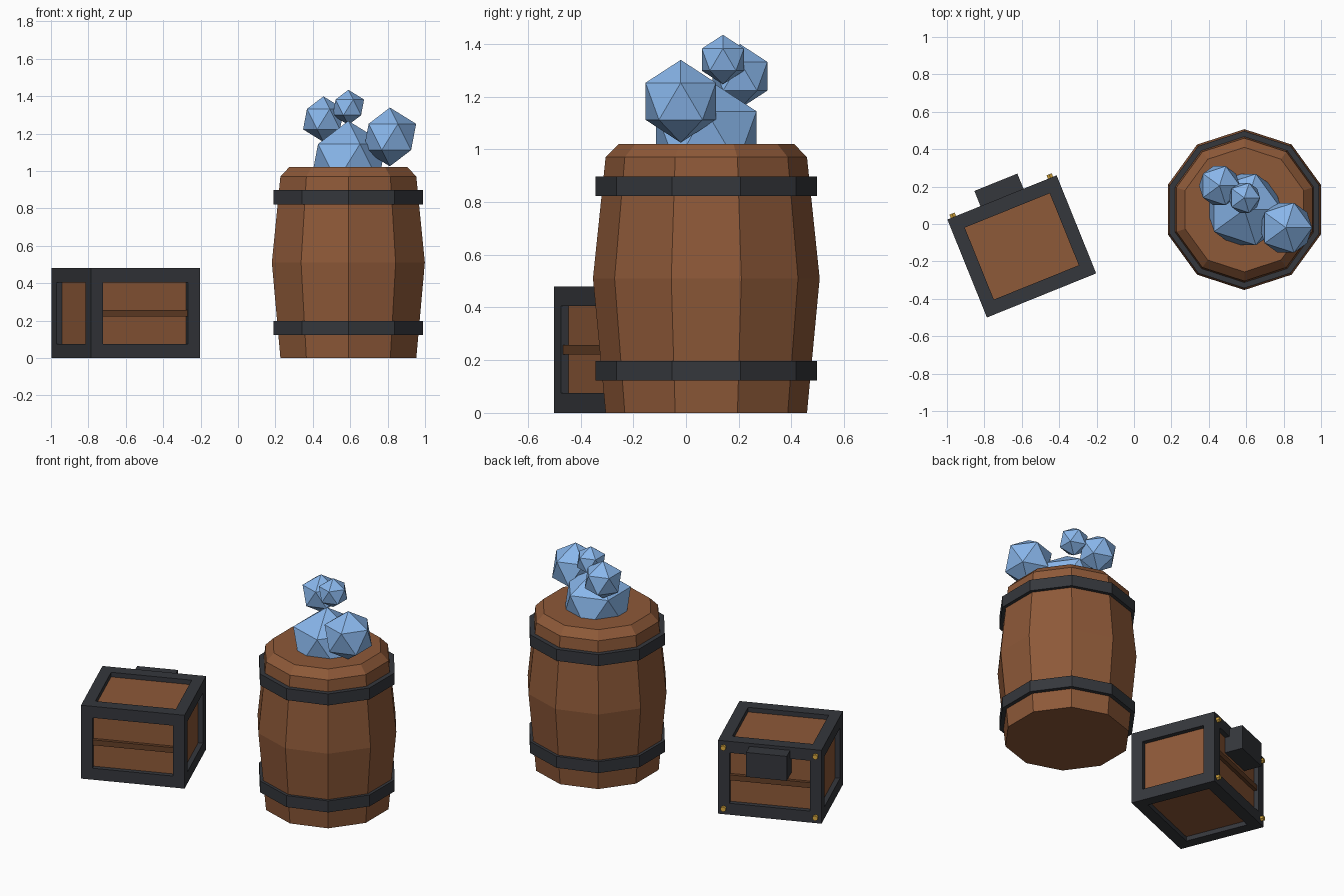
import bpy, bmesh, math
from mathutils import Matrix, Vector

if "Cube" in bpy.data.objects:
    bpy.data.objects.remove(bpy.data.objects["Cube"])


def material(name, rgb):
    m = bpy.data.materials.new(name)
    m.diffuse_color = (*rgb, 1)
    m.use_nodes = True
    m.node_tree.nodes["Principled BSDF"].inputs["Base Color"].default_value = m.diffuse_color
    return m


WOOD = material("wood", (0.27, 0.10, 0.04))
DARK_WOOD = material("dark_wood", (0.13, 0.05, 0.02))
IRON = material("iron", (0.035, 0.038, 0.045))
ICE = material("ice", (0.25, 0.47, 0.83))
GOLD = material("gold", (0.70, 0.40, 0.05))


def finish(name, bm, mat, matrix=Matrix()):
    bmesh.ops.recalc_face_normals(bm, faces=bm.faces)
    me = bpy.data.meshes.new(name)
    bm.to_mesh(me)
    bm.free()
    me.materials.append(mat)
    ob = bpy.data.objects.new(name, me)
    ob.matrix_world = matrix
    bpy.context.collection.objects.link(ob)
    return ob


def lathe(name, profile, mat, matrix, closed=False, sides=10):
    # profile of (radius, z) turned into flat-sided rings
    bm = bmesh.new()
    rings = [[bm.verts.new((r * math.sin(a), r * math.cos(a), z))
              for a in (2 * math.pi * i / sides for i in range(sides))]
             for r, z in profile]
    pairs = list(zip(rings, rings[1:]))
    if closed:
        pairs.append((rings[-1], rings[0]))
    else:
        bm.faces.new(rings[0])
        bm.faces.new(rings[-1])
    for lo, hi in pairs:
        for i in range(sides):
            j = (i + 1) % sides
            bm.faces.new((lo[i], lo[j], hi[j], hi[i]))
    return finish(name, bm, mat, matrix)


def boxes(name, spans, mat, matrix):
    # each span is a (min corner, max corner) pair
    bm = bmesh.new()
    for lo, hi in spans:
        lo, hi = Vector(lo), Vector(hi)
        bmesh.ops.create_cube(bm, size=1, matrix=Matrix.Translation((lo + hi) / 2)
                              @ Matrix.Diagonal((*(hi - lo), 1)))
    return finish(name, bm, mat, matrix)


# Barrel with two iron hoops
barrel = Matrix.Translation((0.59, 0.077, 0))
lathe("barrel_body", [(0.382, 0), (0.43, 0.51), (0.382, 0.97), (0.333, 1.02)], WOOD, barrel)
for label, z in (("lower", 0.122), ("upper", 0.822)):
    lathe(label + "_hoop", [(0.37, z), (0.42, z), (0.42, z + 0.075), (0.37, z + 0.075)],
          IRON, barrel, closed=True)

# Ice chunks piled on the barrel
for i, (x, y, z, r) in enumerate([(0.59, 0.077, 1.044, 0.224), (0.812, -0.02, 1.182, 0.157),
                                  (0.457, 0.205, 1.277, 0.122), (0.59, 0.14, 1.34, 0.094)]):
    bm = bmesh.new()
    bmesh.ops.create_icosphere(bm, subdivisions=1, radius=r)
    finish(f"ice_chunk_{i + 1}", bm, ICE, Matrix.Translation((x, y, z)))

# Crate: iron edge frame around recessed wooden panels
crate = Matrix.Translation((-0.6, -0.12, 0)) @ Matrix.Rotation(math.radians(22), 4, 'Z')
W, D, H, F = 0.315, 0.2825, 0.48, 0.075
spans = []
for s in (-1, 1):
    y0, y1 = sorted((s * D, s * (D - F)))
    for t in (-1, 1):
        x0, x1 = sorted((t * W, t * (W - 0.07)))
        spans.append(((x0, y0, 0), (x1, y1, H)))
    for z in (0, H - F):
        spans.append(((-W + 0.07, y0, z), (W - 0.07, y1, z + F)))
        x0, x1 = sorted((s * W, s * (W - 0.07)))
        spans.append(((x0, -D + F, z), (x1, D - F, z + F)))
boxes("crate_frame", spans, IRON, crate)
R = 0.03
boxes("crate_panels", [((-W + R, -D + R, R), (W - R, D - R, H - R))], WOOD, crate)
boxes("crate_slat", [((-W + 0.05, -D + 0.008, 0.222), (W - 0.05, D - 0.008, 0.257))],
      DARK_WOOD, crate)

# Latch block and corner studs on the lid side
boxes("crate_latch", [((-0.124, D - 0.04, 0.30), (0.124, 0.37, 0.46))], IRON, crate)
for i, (x, z) in enumerate([(s * 0.28, z) for s in (-1, 1) for z in (0.04, 0.44)]):
    bm = bmesh.new()
    bmesh.ops.create_cone(bm, cap_ends=True, segments=6, radius1=0.017, radius2=0.017, depth=0.04)
    finish(f"corner_stud_{i + 1}", bm, GOLD, crate @ Matrix.Translation((x, D, z))
           @ Matrix.Rotation(math.pi / 2, 4, 'X'))
